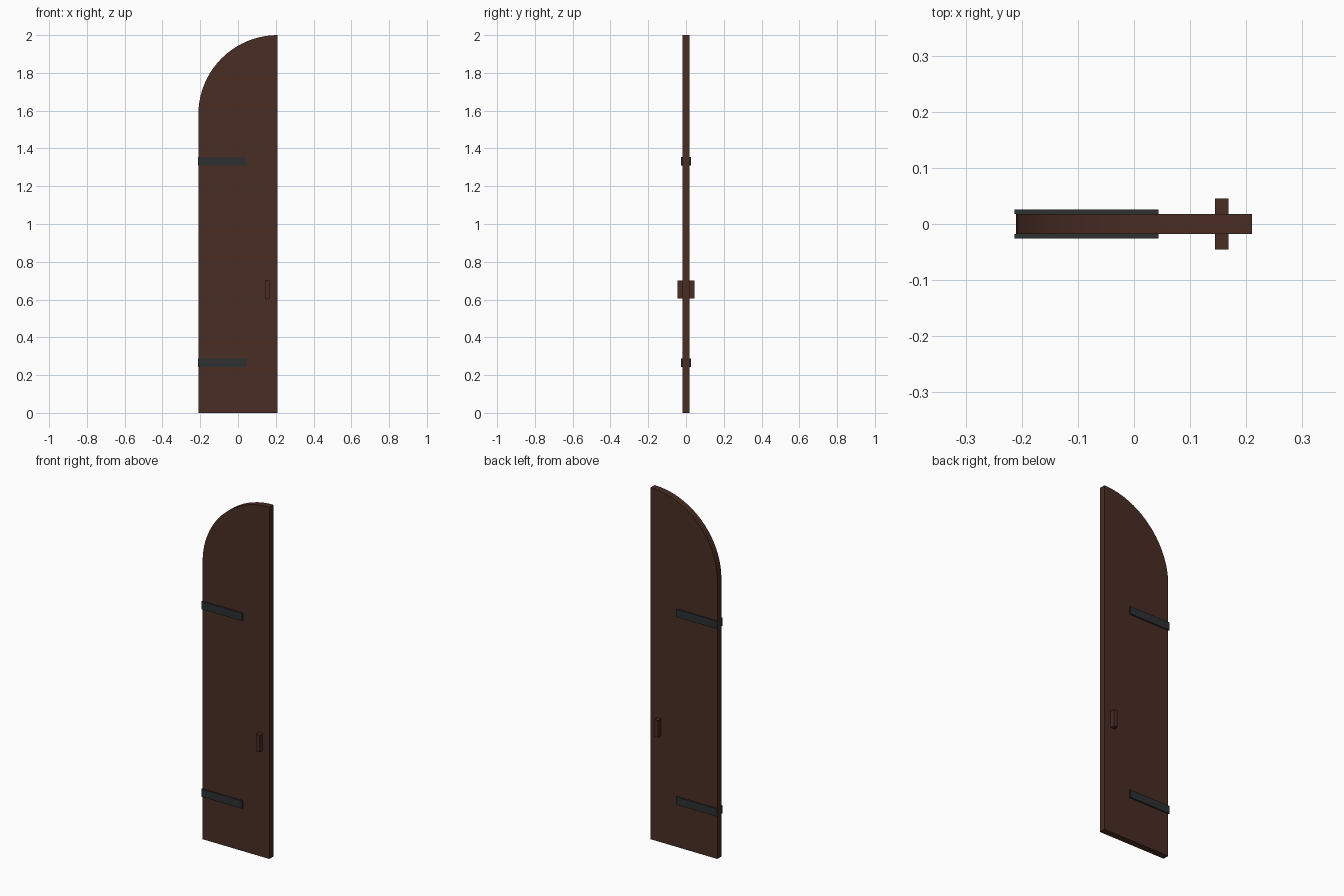
import bpy, bmesh, math

if "Cube" in bpy.data.objects:
    bpy.data.objects.remove(bpy.data.objects["Cube"])


def material(name, rgb):
    m = bpy.data.materials.new(name)
    m.diffuse_color = (*rgb, 1.0)
    m.use_nodes = True
    m.node_tree.nodes["Principled BSDF"].inputs["Base Color"].default_value = m.diffuse_color
    return m


wood = material("dark_brown_wood", (0.068, 0.026, 0.017))
iron = material("dark_iron", (0.026, 0.029, 0.032))


def link(name, bm, mat):
    bmesh.ops.recalc_face_normals(bm, faces=bm.faces)
    me = bpy.data.meshes.new(name)
    bm.to_mesh(me)
    bm.free()
    me.materials.append(mat)
    ob = bpy.data.objects.new(name, me)
    bpy.context.collection.objects.link(ob)
    return ob


def box(name, lo, hi, mat):
    bm = bmesh.new()
    bmesh.ops.create_cube(bm, size=1)
    for v in bm.verts:
        for i in range(3):
            v.co[i] = lo[i] if v.co[i] < 0 else hi[i]
    return link(name, bm, mat)


# Door leaf: flat slab with a quarter-round top on the hinge side
W, T, R, H = 0.21, 0.018, 0.42, 2.0
STEPS = 20
profile = [(-W, 0), (W, 0)]
for i in range(STEPS + 1):
    a = math.pi / 2 * (1 + i / STEPS)
    profile.append((W + R * math.cos(a), H - R + R * math.sin(a)))
bm = bmesh.new()
face = bm.faces.new([bm.verts.new((x, -T, z)) for x, z in profile])
ext = bmesh.ops.extrude_face_region(bm, geom=[face])
moved = [g for g in ext["geom"] if isinstance(g, bmesh.types.BMVert)]
bmesh.ops.translate(bm, verts=moved, vec=(0, 2 * T, 0))
link("door_leaf", bm, wood)

# Iron straps and pull handles on both faces
for side, s in (("front", -1), ("back", 1)):
    for level, z in (("lower", 0.266), ("upper", 1.333)):
        y0, y1 = sorted((s * T, s * 0.0257))
        box(f"{level}_strap_{side}", (-0.213, y0, z - 0.022), (0.044, y1, z + 0.022), iron)
    y0, y1 = sorted((s * T, s * 0.045))
    box(f"handle_{side}", (0.144, y0, 0.606), (0.168, y1, 0.702), wood)
